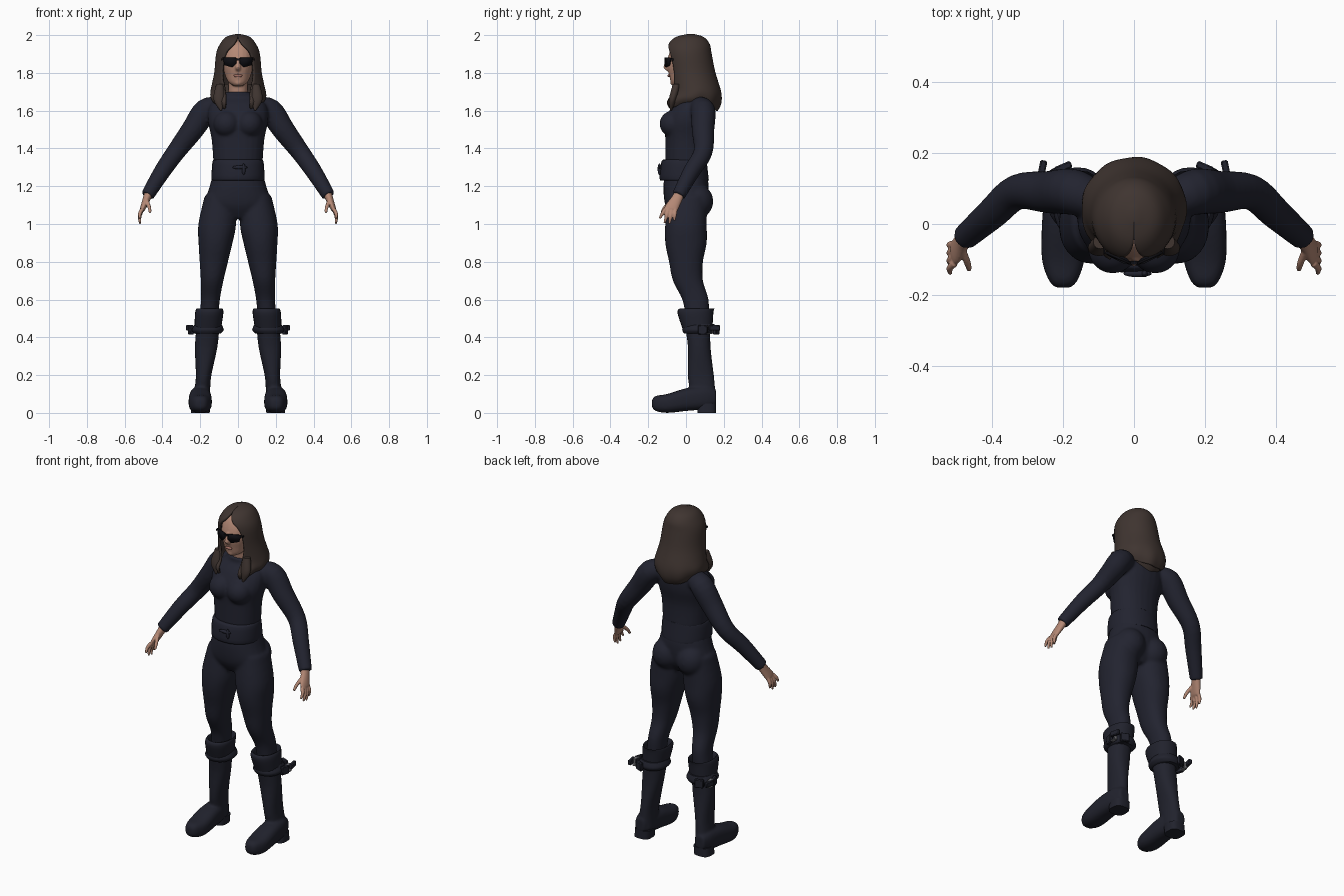
import bpy, bmesh
from math import sin, cos, pi, radians, copysign
from mathutils import Vector, Matrix

if "Cube" in bpy.data.objects:
    bpy.data.objects.remove(bpy.data.objects["Cube"])


def material(name, red, green, blue):
    mat = bpy.data.materials.new(name)
    mat.use_nodes = True
    mat.diffuse_color = (red, green, blue, 1)
    shader = mat.node_tree.nodes["Principled BSDF"]
    shader.inputs["Base Color"].default_value = (red, green, blue, 1)
    shader.inputs["Roughness"].default_value = 0.7
    return mat


CLOTH = material("dark navy cloth", .016, .017, .029)
LEATHER = material("dark leather", .015, .016, .026)
SKIN = material("skin", .46, .25, .18)
LIPS = material("lips", .34, .15, .12)
HAIR = material("brown hair", .05, .035, .03)
BLACK = material("black lens", .004, .004, .006)
METAL = material("metal", .2, .2, .22)
AXIS_X, AXIS_Y, AXIS_Z = Vector((1, 0, 0)), Vector((0, 1, 0)), Vector((0, 0, 1))


def blend_value(before, start, end, after, t):
    """One number of a Catmull-Rom spline."""
    leave, arrive = (end - before) / 2, (after - start) / 2
    bend = (end - start) * 3 - leave * 2 - arrive
    twist = (start - end) * 2 + leave + arrive
    return start + (leave + (bend + twist * t) * t) * t


def spline(rows, steps=4):
    """Smooth the rows column by column."""
    smooth, last = [], len(rows) - 1
    for i in range(last):
        near = [rows[min(max(k, 0), last)] for k in range(i - 1, i + 3)]
        for step in range(steps):
            smooth.append([blend_value(*column, step / steps) for column in zip(*near)])
    return smooth + [list(rows[last])]


def skin(bm, rings, closed):
    """Join neighbouring rings of vertices with quads."""
    for lower, upper in zip(rings, rings[1:]):
        for k in range(0 if closed else 1, len(lower)):
            bm.faces.new((lower[k - 1], lower[k], upper[k], upper[k - 1]))
    bm.faces.new(rings[0])


def loft(bm, rows, side=None, front=None, power=2.0, sides=24):
    """Closed skin over rows of x, y, z, half width, half depth."""
    rows = spline(rows)
    points = [Vector(row[:3]) for row in rows]
    rings = []
    for i, (point, row) in enumerate(zip(points, rows)):
        across, along = side, front
        if side is None:
            tangent = points[min(i + 1, len(points) - 1)] - points[max(i - 1, 0)]
            across = tangent.cross(AXIS_Y).normalized()
            along = across.cross(tangent).normalized()
        ring = []
        for k in range(sides):
            turn = 2 * pi * k / sides
            u, v = (copysign(abs(f) ** (2 / power), f) for f in (cos(turn), sin(turn)))
            ring.append(bm.verts.new(point + across * (u * row[3]) + along * (v * row[4])))
        rings.append(ring)
    skin(bm, rings, closed=True)
    bm.faces.new(rings[-1])


def upright(bm, rows, x=lambda z: 0, power=2.2):
    """Loft of level rings from rows of z, y, half width, half depth."""
    loft(bm, [(x(z), y, z, width, depth) for z, y, width, depth in rows], AXIS_X, AXIS_Y, power)


def limb(bm, rows, sides=24):
    """Round tube along rows of x, y, z, radius."""
    loft(bm, [(*row, row[-1]) for row in rows], sides=sides)


def leg_line(z):
    """Distance of the leg's axis from the middle at a height."""
    return .2 - .09 * z


def ball(bm, center, size):
    place = Matrix.Translation(center) @ Matrix.Diagonal((*size, 1))
    bmesh.ops.create_uvsphere(bm, u_segments=20, v_segments=14, radius=1, matrix=place)


def block(bm, center, size, turn=0):
    place = Matrix.Translation(center) @ Matrix.Rotation(turn, 4, "Z") @ Matrix.Diagonal((*size, 1))
    bmesh.ops.create_cube(bm, size=1, matrix=place)


def finish(name, bm, mat, mirror=False, voxel=0, bevel=0, solid=0):
    """Turn the bmesh into a shaded object and add its modifiers."""
    bmesh.ops.recalc_face_normals(bm, faces=bm.faces)
    mesh = bpy.data.meshes.new(name)
    bm.to_mesh(mesh)
    bm.free()
    mesh.materials.append(mat)
    part = bpy.data.objects.new(name, mesh)
    bpy.context.collection.objects.link(part)
    bpy.ops.object.select_all(action="DESELECT")
    part.select_set(True)
    bpy.context.view_layer.objects.active = part
    bpy.ops.object.shade_smooth_by_angle(angle=radians(50))
    if solid:
        shell = part.modifiers.new("thickness", "SOLIDIFY")
        shell.thickness, shell.offset = solid, 0
    if bevel:
        part.modifiers.new("round", "BEVEL").width = bevel
    if mirror:
        part.modifiers.new("mirror", "MIRROR").use_mirror_merge = False
    if voxel:
        blend = part.modifiers.new("blend", "REMESH")
        blend.mode, blend.voxel_size, blend.use_smooth_shade = "VOXEL", voxel, True
        part.modifiers.new("relax", "SMOOTH").iterations = 6


# Trousers: pelvis, seat and legs blended together
bm = bmesh.new()
upright(bm, [(1.03, 0, .07, .07), (1.1, 0, .17, .11), (1.2, 0, .15, .12), (1.27, 0, .13, .11)])
ball(bm, (.08, .06, 1.12), (.085, .085, .09))
upright(bm, [(1.15, .01, .08, .1), (1, 0, .1, .11), (.9, 0, .09, .11), (.8, 0, .075, .09),
             (.7, .01, .06, .08), (.6, .05, .05, .07), (.5, .06, .05, .06)], leg_line)
finish("trousers", bm, CLOTH, mirror=True, voxel=.009)

# Sweater: torso, bust and sleeves blended together
bm = bmesh.new()
upright(bm, [(1.32, 0, .13, .11), (1.45, 0, .14, .11), (1.55, .01, .16, .12), (1.63, .03, .15, .1),
             (1.67, .04, .1, .07), (1.7, .03, .06, .06)])
ball(bm, (.06, -.07, 1.53), (.07, .07, .07))
limb(bm, [(.1, .06, 1.62, .05), (.17, .09, 1.6, .065), (.24, .09, 1.5, .06), (.33, .09, 1.38, .05),
          (.4, .03, 1.28, .045), (.48, -.04, 1.15, .036)])
finish("sweater", bm, CLOTH, mirror=True, voxel=.008)

# Waistband with a folded knot
bm = bmesh.new()
upright(bm, [(1.23, 0, .13, .12), (1.24, -.01, .14, .13), (1.33, -.01, .135, .12), (1.34, 0, .12, .11)])
finish("waistband", bm, CLOTH)
bm = bmesh.new()
ball(bm, (.01, -.14, 1.3), (.04, .01, .01))
ball(bm, (.03, -.14, 1.29), (.01, .01, .03))
finish("waist_knot", bm, CLOTH)

# Boots: shaft and foot blended together, on a block heel
bm = bmesh.new()
upright(bm, [(.05, .1, .05, .06), (.18, .08, .04, .07), (.35, .07, .06, .06), (.48, .06, .06, .07)], leg_line)
foot = [(-.18, .05, .02, .02), (-.16, .05, .04, .04), (-.1, .05, .06, .05), (0, .07, .06, .06),
        (.1, .08, .05, .06), (.16, .08, .03, .04)]
loft(bm, [(.2, y, z, width, height) for y, z, width, height in foot], AXIS_X, AXIS_Z, power=2.7)
finish("boots", bm, LEATHER, mirror=True, voxel=.007)
bm = bmesh.new()
upright(bm, [(0, .11, .05, .05), (.05, .11, .05, .05)], leg_line, power=3)
finish("boot_heel", bm, LEATHER, mirror=True)

# Flared cuff with an open top, and the strap around it
bm = bmesh.new()
upright(bm, [(.45, .06, .07, .08), (.53, .05, .075, .095), (.55, .06, .065, .09), (.5, .06, .05, .07)], leg_line)
finish("boot_cuff", bm, LEATHER, mirror=True)
bm = bmesh.new()
upright(bm, [(.42, .07, .07, .08), (.44, .07, .085, .09), (.47, .07, .07, .08)], leg_line)
finish("boot_strap", bm, LEATHER, mirror=True)

# Strap loops, loose end and buckle
bm = bmesh.new()
block(bm, (.25, .09, .44), (.02, .05, .05), turn=-.3)
block(bm, (.2, .16, .44), (.05, .02, .05), turn=-.4)
block(bm, (.26, .15, .45), (.02, .06, .03), turn=.2)
finish("strap_end", bm, LEATHER, mirror=True, bevel=.004)
bm = bmesh.new()
for height in (.42, .46):
    block(bm, (.25, .12, height), (.02, .04, .006))
block(bm, (.25, .14, .44), (.02, .006, .04))
finish("strap_buckle", bm, METAL, mirror=True, bevel=.001)

# Hands: palm, thumb and four fanned fingers
bm = bmesh.new()
loft(bm, [(.47, -.03, 1.17, .025, .027), (.485, -.05, 1.13, .02, .03), (.505, -.08, 1.08, .014, .036),
          (.51, -.08, 1.07, .006, .025)])
limb(bm, [(.485, -.07, 1.13, .01), (.47, -.11, 1.09, .01), (.465, -.13, 1.06, .007)], sides=10)
for i in range(4):
    base = Vector((.506, -.11 + .018 * i, 1.08))
    tip = Vector((.518, -.14 + .026 * i, 1 + .01 * (i - 1.7) ** 2))
    knuckle = (base + tip) / 2 + AXIS_X * .008
    limb(bm, [(*base, .011), (*knuckle, .01), (*tip, .006)], sides=10)
finish("hands", bm, SKIN, mirror=True, voxel=.0035)

# Head, neck, nose and chin
bm = bmesh.new()
upright(bm, [(1.73, -.04, .02, .03), (1.75, -.03, .05, .05), (1.79, 0, .07, .09), (1.84, 0, .08, .1),
             (1.9, .01, .085, .1), (1.95, .02, .07, .085), (1.98, .02, .04, .04)])
upright(bm, [(1.64, .04, .05, .05), (1.8, .02, .05, .05)])
loft(bm, [(0, -.09, 1.88, .008, .01), (0, -.105, 1.83, .014, .015), (0, -.09, 1.81, .01, .01)], AXIS_X, AXIS_Y)
ball(bm, (0, -.07, 1.75), (.02, .014, .016))
finish("head", bm, SKIN, voxel=.005)
bm = bmesh.new()
ball(bm, (0, -.09, 1.785), (.024, .008, .008))
finish("lips", bm, LIPS)

# Sunglasses: wrapped lenses, bridge and temples
bm = bmesh.new()
outline = [(.01, 1.88), (.08, 1.88), (.07, 1.84), (.03, 1.83), (.01, 1.85)]
bm.faces.new([bm.verts.new((x, 5 * x * x - .112, z)) for x, z in outline])
finish("lenses", bm, BLACK, mirror=True, solid=.007)
bm = bmesh.new()
block(bm, (0, -.11, 1.87), (.03, .01, .01))
for side in (-1, 1):
    block(bm, (side * .084, -.03, 1.87), (.005, .11, .01))
finish("glasses_frame", bm, BLACK)

# Long parted hair: height, half width, front, back, half angle of the face opening
profile = [(2, .01, .01, .04, 1), (1.985, .06, -.05, .09, 1), (1.95, .09, -.09, .12, 14), (1.9, .11, -.1, .13, 36),
           (1.8, .12, -.09, .15, 42), (1.7, .14, -.08, .18, 28), (1.64, .14, -.11, .18, 27), (1.6, .12, -.1, .16, 33)]
bm = bmesh.new()
columns, grid = 56, []
for z, width, front, back, gap in spline(profile):
    middle, depth, low = (front + back) / 2, (back - front) / 2, max(0, 1.72 - z)
    line = []
    for k in range(columns + 1):
        angle = radians(gap + (360 - 2 * gap) * k / columns)
        wave, lift = 1 + low * sin(9 * angle) / 5, low * sin(angle) ** 2 / 3
        line.append(bm.verts.new((width * wave * sin(angle), middle - depth * wave * cos(angle), z + lift)))
    grid.append(line)
skin(bm, grid, closed=False)
finish("hair", bm, HAIR, solid=.012)

# Front locks and the tapered fall at the back
bm = bmesh.new()
loft(bm, [(.095, -.05, 1.74, .02, .02), (.1, -.07, 1.66, .03, .02), (.09, -.08, 1.6, .004, .004)], AXIS_X, AXIS_Y)
finish("hair_locks", bm, HAIR, mirror=True)
bm = bmesh.new()
upright(bm, [(1.74, .1, .09, .06), (1.66, .11, .1, .06), (1.61, .1, .08, .05), (1.58, .1, .03, .03)])
finish("hair_back", bm, HAIR)
